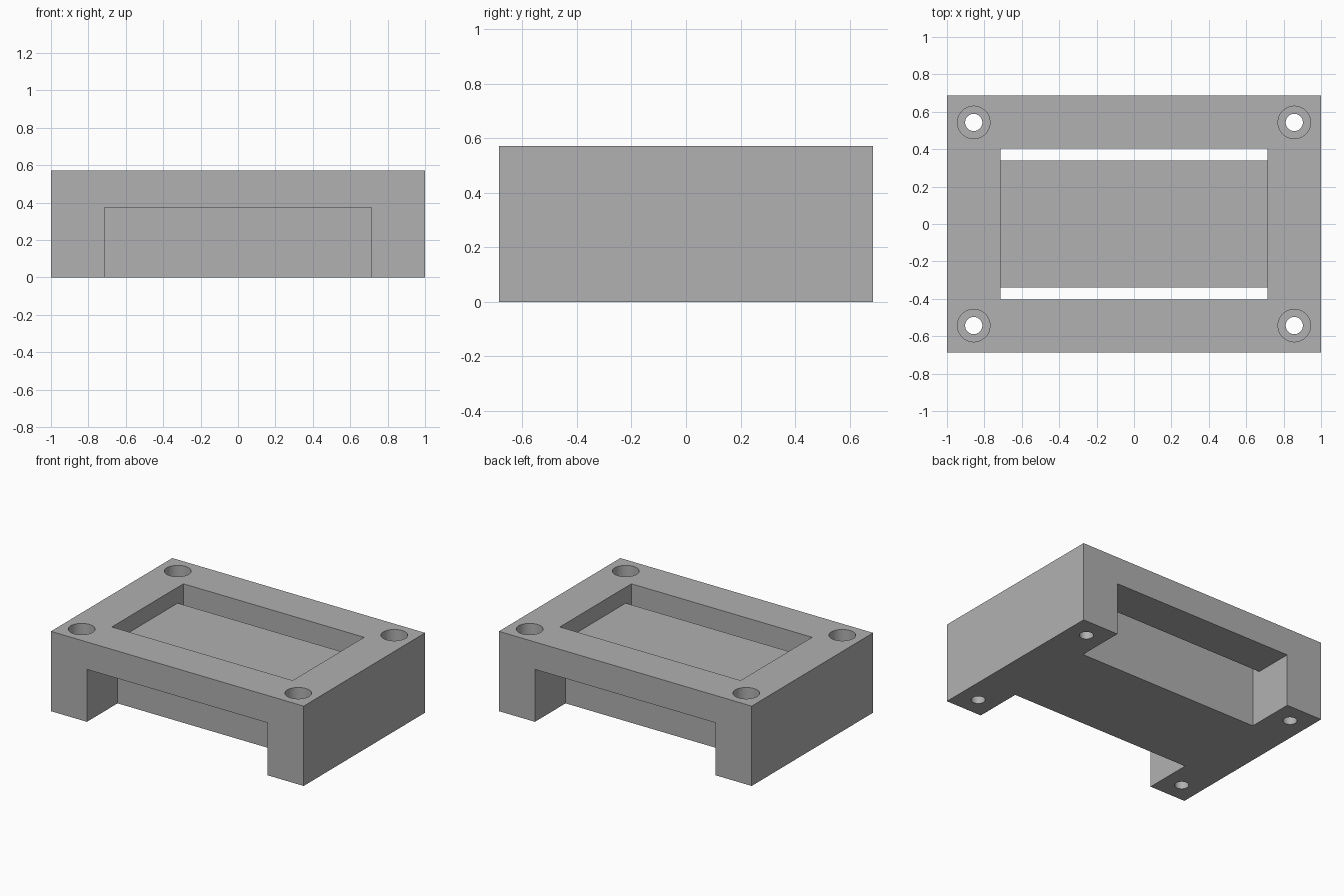
import bpy
import bmesh
from math import cos, sin, pi, radians

HALF_X, HALF_Y, HEIGHT = 1.0, 0.686, 0.571
OPENING_X = 0.715                 # half width of notches and pocket
CORE_Y, POCKET_Y = 0.34, 0.404    # half depths of centre core and pocket
NOTCH_Z, FLOOR_Z = 0.375, 0.457
HOLE_X, HOLE_Y, SEAT_Z = 0.857, 0.543, 0.285
HEAD_R, SHANK_R = 0.087, 0.046
OVER = 0.1                        # cutter overshoot

if "Cube" in bpy.data.objects:
    bpy.data.objects.remove(bpy.data.objects["Cube"], do_unlink=True)

grey = bpy.data.materials.new("neutral_grey")
grey.use_nodes = True
colour = (0.44, 0.44, 0.44, 1)
grey.diffuse_color = colour
grey.node_tree.nodes["Principled BSDF"].inputs["Base Color"].default_value = colour


def make_object(name, bm):
    bmesh.ops.recalc_face_normals(bm, faces=bm.faces)
    mesh = bpy.data.meshes.new(name)
    bm.to_mesh(mesh)
    bm.free()
    mesh.materials.append(grey)
    obj = bpy.data.objects.new(name, mesh)
    bpy.context.collection.objects.link(obj)
    return obj


def extrude_along_x(name, profile, half):
    """Closed (y, z) profile extruded from -half to +half."""
    bm = bmesh.new()
    face = bm.faces.new([bm.verts.new((-half, y, z)) for y, z in profile])
    out = bmesh.ops.extrude_face_region(bm, geom=[face])
    moved = [v for v in out["geom"] if isinstance(v, bmesh.types.BMVert)]
    bmesh.ops.translate(bm, verts=moved, vec=(2 * half, 0, 0))
    return make_object(name, bm)


def stepped_pin(name, x, y, steps, sides=48):
    """Stack of rings (radius, z) closed at both ends."""
    bm = bmesh.new()
    rings = [[bm.verts.new((x + r * cos(2 * pi * i / sides),
                            y + r * sin(2 * pi * i / sides), z))
              for i in range(sides)] for r, z in steps]
    for low, high in zip(rings, rings[1:]):
        for i in range(sides):
            j = (i + 1) % sides
            bm.faces.new((low[i], low[j], high[j], high[i]))
    bm.faces.new(rings[0])
    bm.faces.new(rings[-1])
    return make_object(name, bm)


def cut(target, cutter):
    mod = target.modifiers.new(cutter.name, 'BOOLEAN')
    mod.operation = 'DIFFERENCE'
    mod.solver = 'EXACT'
    mod.object = cutter
    bpy.context.view_layer.objects.active = target
    bpy.ops.object.modifier_apply(modifier=mod.name)
    bpy.data.objects.remove(cutter, do_unlink=True)


# Main block
block = extrude_along_x("mounting_block", [(-HALF_Y, 0), (HALF_Y, 0),
                                           (HALF_Y, HEIGHT), (-HALF_Y, HEIGHT)], HALF_X)

# Front and back notches, top pocket and the two slots joining them
half = [(CORE_Y, FLOOR_Z), (CORE_Y, -OVER), (HALF_Y + OVER, -OVER),
        (HALF_Y + OVER, NOTCH_Z), (POCKET_Y, NOTCH_Z), (POCKET_Y, HEIGHT + OVER)]
cut(block, extrude_along_x("opening_cutter",
                           half + [(-y, z) for y, z in reversed(half)], OPENING_X))

# Counterbored screw holes in the corners
steps = [(SHANK_R, -OVER), (SHANK_R, SEAT_Z), (HEAD_R, SEAT_Z), (HEAD_R, HEIGHT + OVER)]
for sx in (-1, 1):
    for sy in (-1, 1):
        cut(block, stepped_pin("screw_hole_cutter", sx * HOLE_X, sy * HOLE_Y, steps))

# Smooth hole walls, sharp block edges
bpy.ops.object.select_all(action='DESELECT')
block.select_set(True)
bpy.context.view_layer.objects.active = block
bpy.ops.object.shade_smooth_by_angle(angle=radians(30))
